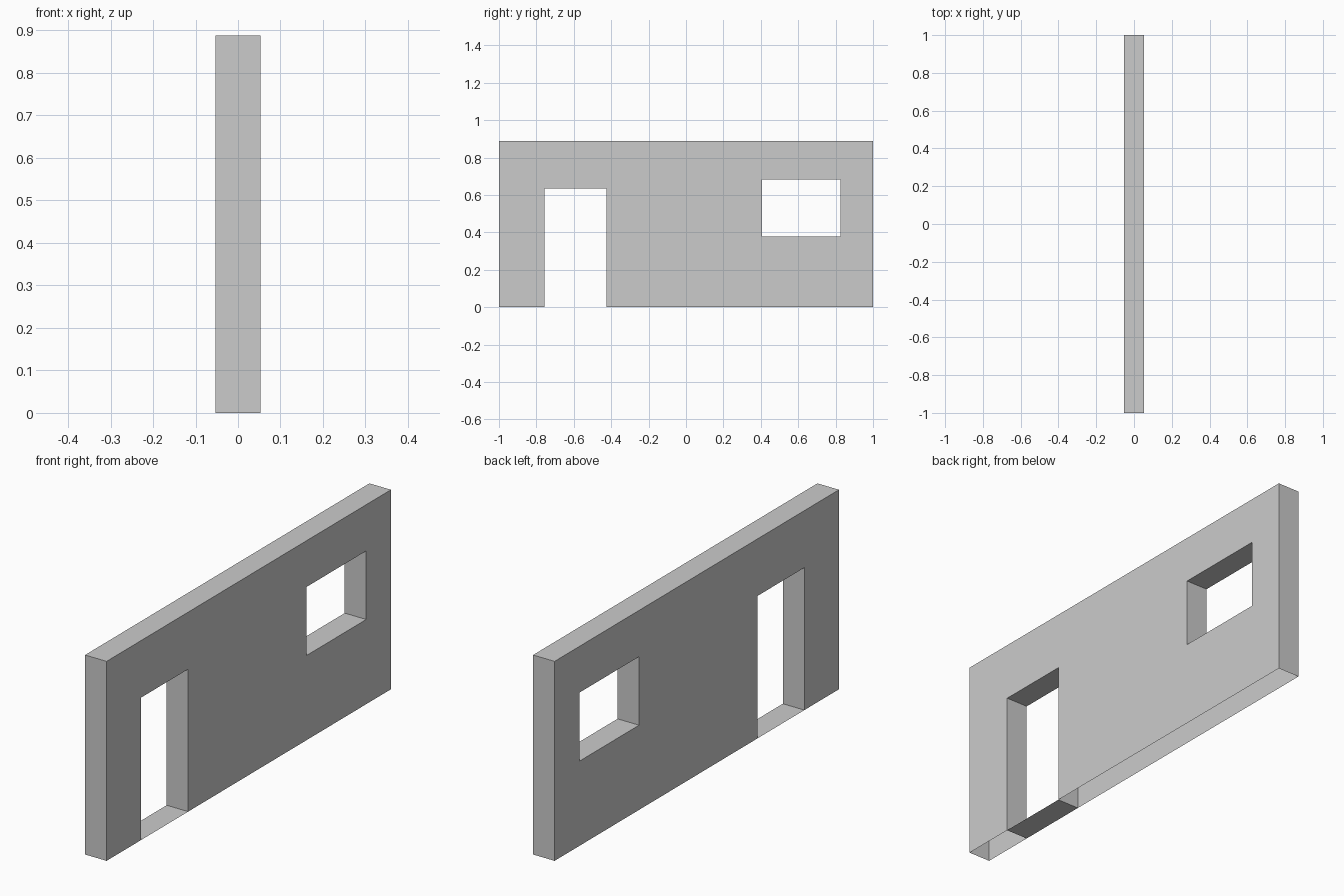
import bpy, bmesh

default_cube = bpy.data.objects.get("Cube")
if default_cube:
    bpy.data.objects.remove(default_cube, do_unlink=True)

# Plain grey plaster
plaster = bpy.data.materials.new("grey_plaster")
plaster.use_nodes = True
grey = (0.6, 0.6, 0.6, 1.0)
plaster.diffuse_color = grey
plaster.node_tree.nodes["Principled BSDF"].inputs["Base Color"].default_value = grey

HALF = 0.053                                      # half wall thickness
ys = [-1.0, -0.757, -0.426, 0.406, 0.826, 1.0]    # wall end, door, window, wall end
zs = [0.0, 0.377, 0.634, 0.682, 0.888]            # floor, sill, door head, window head, top
DOOR_COL, WINDOW_COL = 1, 3


def is_solid(col, row):
    if not (0 <= col < len(ys) - 1 and 0 <= row < len(zs) - 1):
        return False
    in_door = col == DOOR_COL and row < 2
    in_window = col == WINDOW_COL and row in (1, 2)
    return not (in_door or in_window)


def finish(bm, name):
    mesh = bpy.data.meshes.new(name)
    bm.to_mesh(mesh)
    bm.free()
    mesh.materials.append(plaster)
    obj = bpy.data.objects.new(name, mesh)
    bpy.context.collection.objects.link(obj)
    return obj


def add_quad(bm, points):
    return bm.faces.new([bm.verts.new(p) for p in points])


def bridge(bm, a, b):
    """Face across the wall thickness along the edge from a to b (y, z)."""
    return add_quad(bm, [(-HALF, *a), (HALF, *a), (HALF, *b), (-HALF, *b)])


# Wall: two skins, top, ends and opening reveals; the underside is open
bm = bmesh.new()
for col in range(len(ys) - 1):
    for row in range(len(zs) - 1):
        if not is_solid(col, row):
            continue
        y0, y1, z0, z1 = ys[col], ys[col + 1], zs[row], zs[row + 1]
        for x in (-HALF, HALF):
            add_quad(bm, [(x, y0, z0), (x, y1, z0), (x, y1, z1), (x, y0, z1)])
        if not is_solid(col - 1, row):
            bridge(bm, (y0, z0), (y0, z1))
        if not is_solid(col + 1, row):
            bridge(bm, (y1, z0), (y1, z1))
        if not is_solid(col, row + 1):
            bridge(bm, (y0, z1), (y1, z1))
        if row > 0 and not is_solid(col, row - 1):
            bridge(bm, (y0, z0), (y1, z0))
bmesh.ops.remove_doubles(bm, verts=bm.verts, dist=0.0001)
bmesh.ops.recalc_face_normals(bm, faces=bm.faces)
finish(bm, "wall")

# Door threshold: thin sheet on the floor between the jambs
bm = bmesh.new()
bridge(bm, (ys[DOOR_COL], 0), (ys[DOOR_COL + 1], 0))
finish(bm, "door_threshold")
